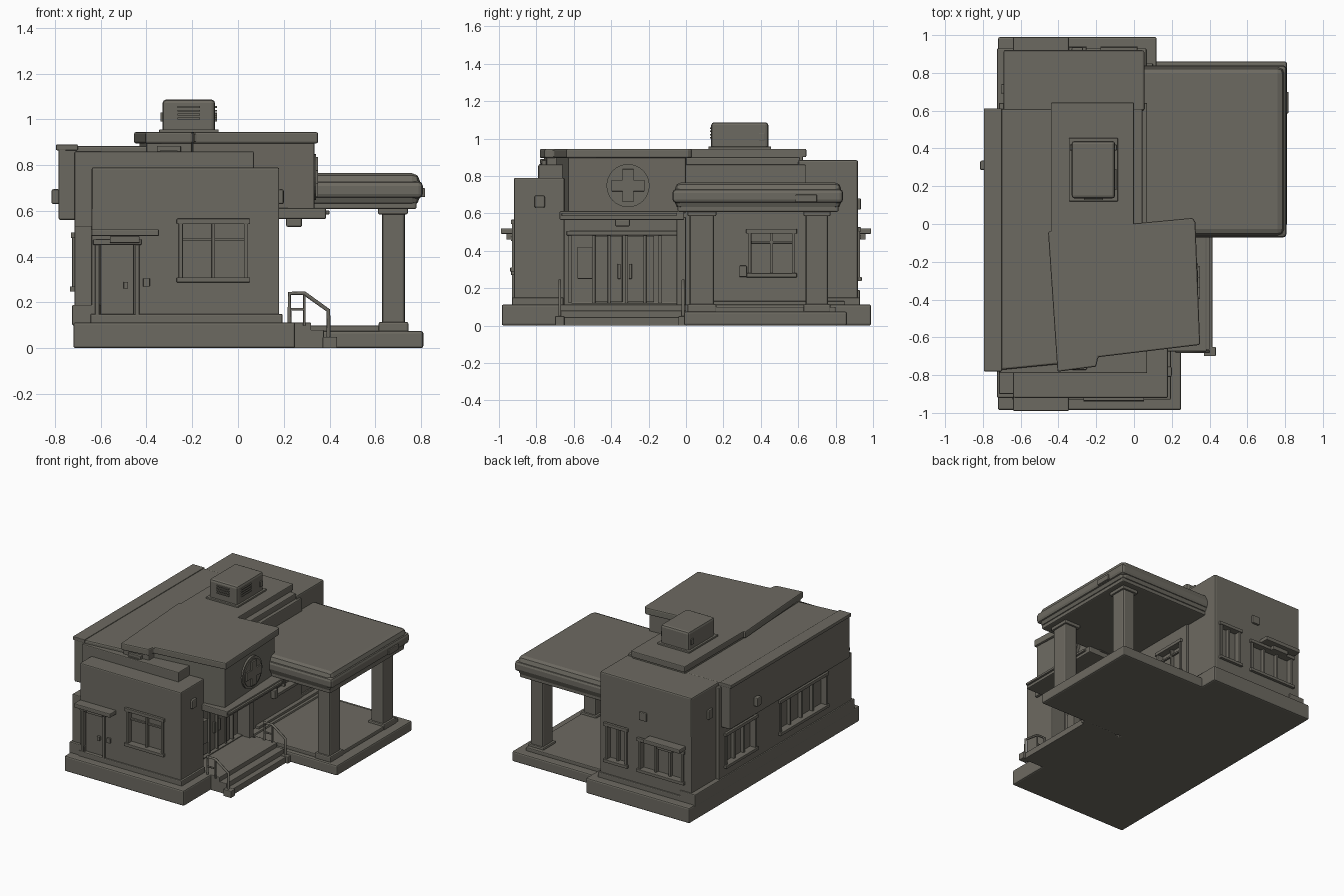
import bpy, bmesh, math
from mathutils import Vector

if "Cube" in bpy.data.objects:
    bpy.data.objects.remove(bpy.data.objects["Cube"])

mat = bpy.data.materials.new("warm grey")
mat.diffuse_color = (0.152, 0.144, 0.120, 1)
mat.use_nodes = True
mat.node_tree.nodes["Principled BSDF"].inputs["Base Color"].default_value = mat.diffuse_color


def finish(name, bm, bevel=0.0, seg=2):
    bmesh.ops.recalc_face_normals(bm, faces=bm.faces)
    me = bpy.data.meshes.new(name)
    bm.to_mesh(me)
    bm.free()
    me.materials.append(mat)
    ob = bpy.data.objects.new(name, me)
    bpy.context.collection.objects.link(ob)
    if bevel:
        m = ob.modifiers.new("bevel", 'BEVEL')
        m.width, m.segments, m.limit_method = bevel, seg, 'ANGLE'
        m.angle_limit = math.radians(40)
    return ob


def prism(name, pts, z0, z1, bevel=0.008):
    bm = bmesh.new()
    f = bm.faces.new([bm.verts.new((x, y, z0)) for x, y in pts])
    top = bmesh.ops.extrude_face_region(bm, geom=[f])['geom']
    vs = [v for v in top if isinstance(v, bmesh.types.BMVert)]
    bmesh.ops.translate(bm, verts=vs, vec=(0, 0, z1 - z0))
    return finish(name, bm, bevel)


def box(name, x0, x1, y0, y1, z0, z1, bevel=0.006):
    return prism(name, [(x0, y0), (x1, y0), (x1, y1), (x0, y1)], z0, z1, bevel)


def wall_box(name, axis, s, pos, u, d, z, bevel=0.003):
    """Box on a wall: u along the wall, d outwards from it, z up."""
    a, b = sorted((pos + s * d[0], pos + s * d[1]))
    if axis == 'x':
        return box(name, a, b, u[0], u[1], z[0], z[1], bevel)
    return box(name, u[0], u[1], a, b, z[0], z[1], bevel)


def opening(name, wall, axis, s, pos, u, z, depth=0.03, bars=(), door=False):
    """Cut a recess in a wall, then add frame, sill and bars."""
    cut = wall_box("cutter", axis, s, pos, u, (-depth, 0.05), z, 0)
    cut.hide_render = True
    m = wall.modifiers.new("cut", 'BOOLEAN')
    m.operation, m.object, m.solver = 'DIFFERENCE', cut, 'EXACT'
    bpy.context.view_layer.objects.active = wall
    bpy.ops.object.modifier_move_to_index(modifier="cut", index=0)
    bpy.ops.object.modifier_apply(modifier="cut")
    bpy.data.objects.remove(cut)
    t = 0.018
    d = (-depth, 0.01)
    for i, c in enumerate((u[0], u[1])):
        wall_box(f"{name}_jamb_{i}", axis, s, pos, (c - t / 2, c + t / 2), d, z)
    wall_box(name + "_head", axis, s, pos, (u[0] - t, u[1] + t), (-depth, 0.016), (z[1] - t, z[1] + 0.006))
    if not door:
        wall_box(name + "_sill", axis, s, pos, (u[0] - t, u[1] + t), (-depth, 0.02), (z[0] - 0.012, z[0] + 0.01))
    for i, f in enumerate(bars):
        c = u[0] + f * (u[1] - u[0])
        wall_box(f"{name}_bar_{i}", axis, s, pos, (c - .008, c + .008), (-depth, -0.008), z)


def tube(name, pts, r=0.009):
    cu = bpy.data.curves.new(name, 'CURVE')
    cu.dimensions, cu.bevel_depth, cu.bevel_resolution = '3D', r, 1
    cu.use_fill_caps = True
    sp = cu.splines.new('POLY')
    sp.points.add(len(pts) - 1)
    for p, c in zip(sp.points, pts):
        p.co = (*c, 1)
    cu.materials.append(mat)
    bpy.context.collection.objects.link(bpy.data.objects.new(name, cu))


def disc(name, c, r, depth, n=32):
    bm = bmesh.new()
    bmesh.ops.create_cone(bm, cap_ends=True, segments=n, radius1=r, radius2=r, depth=depth)
    for v in bm.verts:
        v.co = Vector((v.co.z, v.co.x, v.co.y)) + Vector(c)
    return finish(name, bm)


# Foundation slabs
prism("plinth", [(-.72, -.985), (.25, -.985), (.25, -.02), (.12, -.02), (.12, .99), (-.72, .99)], 0, .113, .01)
box("carport_slab", .1, .81, -.01, .86, 0, .075, .01)
box("carport_floor", .1, .74, .02, .8, .07, .1)

# Main walls
body = box("main_body", -.715, .07, -.79, .64, .1, .86)
front = box("front_wing", -.64, .18, -.92, -.65, .1, .79, .016)
back = box("back_wing", -.69, .055, .6, .92, .1, .885, .01)
box("front_wing_corner", -.715, -.6, -.9, -.7, .1, .535)
box("front_wing_base", -.645, .195, -.93, -.655, .1, .15)
box("back_wing_base", -.7, .065, .62, .93, .1, .15)
box("side_base", -.725, -.6, -.92, .93, .1, .19)

# Overhanging long block on the left
prism("left_upper_block", [(-.785, -.78), (-.38, -.74), (-.38, .61), (-.785, .61)], .56, .885, .01)
box("left_coping", -.795, -.7, -.78, .612, .865, .89, .004)

# Raised roof blocks and their caps
prism("raised_block", [(-.43, -.06), (.30, .0), (.335, -.63), (-.2, -.69), (-.2, -.745), (-.4, -.76)], .6, .92)
prism("raised_cap", [(-.455, -.04), (.31, .032), (.325, .01), (.35, -.64), (-.19, -.705), (-.2, -.755), (-.405, -.782)], .895, .945)
box("rear_raised_block", -.43, .0, -.1, .625, .8, .92)
box("rear_raised_cap", -.44, .0, -.1, .643, .9, .945)
box("rear_ledge", -.02, .05, .02, .61, .775, .84)
box("rear_wall_strip", -.02, .045, .0, .61, .84, .9)

# Rooftop unit with slats
box("rooftop_unit", -.33, -.1, .135, .44, .94, 1.087, .016)
box("rooftop_unit_foot", -.345, -.085, .12, .455, .94, .957, .004)
for i in range(4):
    z = 1.0 + i * .017
    box(f"unit_front_slat_{i}", -.265, -.165, .127, .14, z, z + .008, 0)
    box(f"unit_side_slat_{i}", -.105, -.092, .18, .29, z, z + .008, 0)
for x in (-.333, -.097):
    box("unit_bracket", x - .006, x + .006, .39, .42, .99, 1.03, .002)

# Front roof vents
box("roof_vent_frame", -.355, -.25, -.772, -.74, .8, .885, .004)
for i in range(3):
    box(f"roof_vent_slat_{i}", -.34, -.265, -.782, -.76, .815 + i * .02, .825 + i * .02, 0)
box("small_vent", -.5, -.43, -.79, -.74, .795, .83, .004)

# Carport roof, beams and columns
box("carport_roof", .0, .795, -.06, .83, .625, .765, .034)
box("carport_roof_band", .03, .808, -.072, .84, .655, .73, .02)
box("carport_soffit", .03, .78, -.045, .815, .608, .65, .008)
for i, (y0, y1) in enumerate(((.02, .15), (.64, .76))):
    box(f"carport_column_{i}", .63, .73, y0, y1, .07, .61, .012)
    box(f"column_foot_{i}", .615, .745, y0 - .012, y1 + .012, .07, .115, .008)
    box(f"column_head_{i}", .612, .742, y0 - .012, y1 + .012, .585, .615, .006)
box("carport_lamp", .8, .818, .585, .70, .66, .70, .005)

# Entrance canopy, steps and rails
box("entrance_canopy", .05, .385, -.675, -.01, .565, .612)
box("entrance_canopy_edge", .05, .4, -.665, -.05, .585, .602, .004)
box("entrance_lamp", .21, .28, -.38, -.3, .53, .57, .008)
for i, (x, z) in enumerate(((.32, .112), (.375, .08), (.415, .045))):
    box(f"entrance_step_{i}", .15, x, -.67, .0, 0, z, .004)
for k, y in enumerate((-.675, -.015)):
    box(f"step_cheek_{k}", .37, .433, y - .025, y + .025, 0, .05, .004)
    tube(f"handrail_{k}", [(.225, y, .1), (.225, y, .24), (.29, y, .24), (.395, y, .165), (.395, y, .04)])
    tube(f"handrail_mid_{k}", [(.225, y, .17), (.29, y, .17)], .006)
    tube(f"handrail_post_{k}", [(.29, y, .1), (.29, y, .24)], .006)

# Entrance doors and side lights
opening("entrance", body, 'x', 1, .07, (-.62, -.04), (.12, .5), .04, (.22, .36, .52, .69, .83), True)
box("entrance_pillar", .02, .13, -.05, .0, .1, .58)
for i, y in enumerate((-.49, -.32)):
    box(f"entrance_door_{i}", .035, .052, y, y + .15, .125, .48, .004)
    box(f"door_handle_{i}", .05, .066, y + .125 - i * .11, y + .14 - i * .11, .25, .33, .002)
box("entrance_panel", .06, .11, -.58, -.5, .25, .42, .004)

# Round cross sign, on the slightly turned side wall
disc("sign_disc", (.322, -.31, .748), .115, .024)
disc("sign_inner", (.33, -.31, .748), .1, .02)
box("cross_upright", .325, .35, -.34, -.28, .66, .836, .002)
box("cross_bar", .325, .35, -.398, -.222, .718, .778, .002)

# Front door, window and awning; the back repeats the awning
opening("front_door", front, 'y', -1, -.92, (-.615, -.44), (.12, .47), .03, (), True)
box("front_door_leaf", -.6, -.455, -.905, -.88, .12, .455, .004)
box("front_door_knob", -.5, -.48, -.922, -.9, .26, .29, .003)
box("front_switch", -.415, -.385, -.935, -.915, .27, .305, .003)
opening("front_window", front, 'y', -1, -.92, (-.25, .035), (.3, .56), .035, (.5,))
box("front_window_rail", -.25, .035, -.9, -.885, .47, .482, .002)
for name, s in (("front", -1), ("back", 1)):
    wall_box(name + "_awning", 'y', s, .92 * s, (-.64, -.345), (-.01, .07), (.49, .52), .006)
    wall_box(name + "_awning_rib", 'y', s, .92 * s, (-.56, -.43), (0, .04), (.46, .49), .004)

# Back windows
opening("back_wide_window", back, 'y', 1, .92, (-.62, -.27), (.25, .48), .035, (.33, .66))
opening("back_narrow_window", back, 'y', 1, .92, (-.16, .0), (.25, .52), .035, (.5,))

# Left side windows
opening("left_rear_window", body, 'x', -1, -.715, (.22, .56), (.26, .5), .035, (.33, .66))
opening("left_front_window", body, 'x', -1, -.715, (-.6, -.07), (.26, .5), .035, (.25, .5, .75))

# Carport wall window and fittings
opening("carport_window", body, 'x', 1, .07, (.34, .575), (.27, .51), .035, (.5,))
box("carport_window_rail", .045, .06, .34, .575, .44, .452, .002)
box("meter_box", .06, .1, .285, .325, .26, .32, .004)
box("carport_wall_base", .06, .1, .1, .85, .09, .13, .004)

# Wall lamps
box("left_wall_lamp", -.815, -.78, .285, .335, .63, .695, .008)
box("front_wing_lamp", .175, .2, -.81, -.755, .63, .695, .008)
box("back_wall_lamp", -.33, -.27, .915, .935, .62, .68, .006)
box("left_rear_lamp", -.705, -.68, .69, .74, .66, .73, .006)
